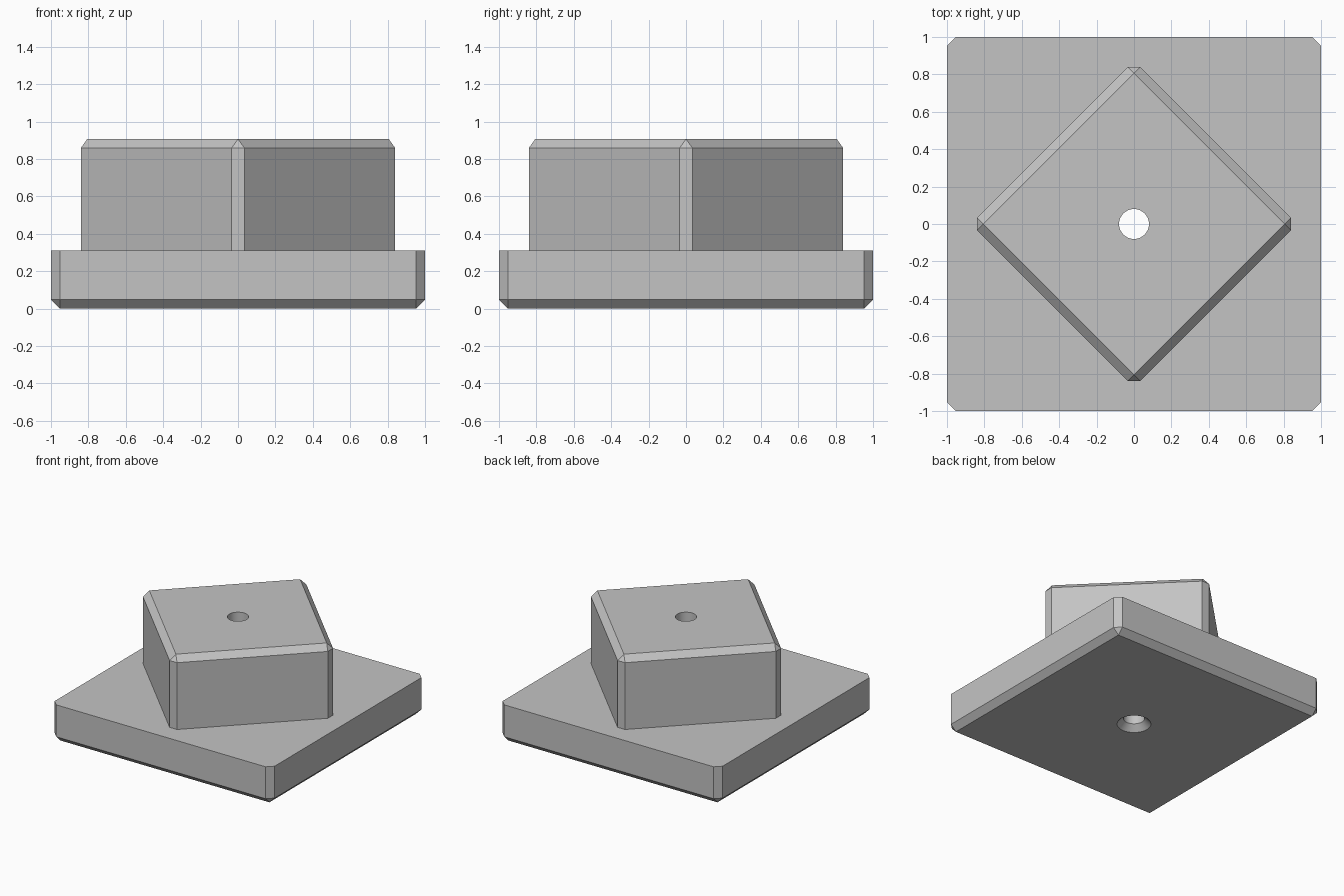
import bpy, bmesh
from math import pi, cos, sin
from mathutils import Matrix

CH = 0.048      # chamfer width shared by both blocks
HOLE = 0.08     # bore radius

cube = bpy.data.objects.get("Cube")
if cube:
    bpy.data.objects.remove(cube, do_unlink=True)

grey = bpy.data.materials.new("plain grey")
grey.use_nodes = True
colour = (0.55, 0.55, 0.55, 1)
grey.diffuse_color = colour
grey.node_tree.nodes["Principled BSDF"].inputs["Base Color"].default_value = colour


def make_object(name, bm):
    bmesh.ops.recalc_face_normals(bm, faces=bm.faces)
    mesh = bpy.data.meshes.new(name)
    bm.to_mesh(mesh)
    bm.free()
    mesh.materials.append(grey)
    obj = bpy.data.objects.new(name, mesh)
    bpy.context.scene.collection.objects.link(obj)
    return obj


def chamfered_block(name, half, z_flat, z_side, z_cap, angle=0):
    """Square block with cut vertical corners and one chamfered end at z_cap."""
    bm = bmesh.new()
    inner = half - CH
    for sx in (-1, 1):
        for sy in (-1, 1):
            for z in (z_flat, z_side):
                bm.verts.new((sx * half, sy * inner, z))
                bm.verts.new((sx * inner, sy * half, z))
            bm.verts.new((sx * inner, sy * inner, z_cap))
    bmesh.ops.convex_hull(bm, input=bm.verts)
    bmesh.ops.dissolve_limit(bm, angle_limit=0.02, verts=bm.verts, edges=bm.edges)
    bmesh.ops.rotate(bm, verts=bm.verts, matrix=Matrix.Rotation(angle, 3, "Z"))
    return make_object(name, bm)


def make_drill(segments=40):
    """Straight bore with a countersink at the underside."""
    bm = bmesh.new()
    rings = []
    for r, z in ((HOLE + 2 * CH, -CH), (HOLE, CH), (HOLE, 1.0)):
        rings.append([bm.verts.new((r * cos(2 * pi * i / segments),
                                    r * sin(2 * pi * i / segments), z))
                      for i in range(segments)])
    for low, high in zip(rings, rings[1:]):
        for i in range(segments):
            j = (i + 1) % segments
            bm.faces.new((low[i], low[j], high[j], high[i]))
    bm.faces.new(rings[0])
    bm.faces.new(rings[-1])
    drill = make_object("drill", bm)
    drill.hide_render = True
    return drill


# Wide base, chamfered underneath, and the turned block on top of it
base = chamfered_block("base_plate", 1.0, 0.31, CH, 0.0)
block = chamfered_block("upper_block", 0.618, 0.31, 0.907 - CH, 0.907, pi / 4)

# Bore through both parts
drill = make_drill()
for part in (base, block):
    cut = part.modifiers.new("bore", "BOOLEAN")
    cut.operation = "DIFFERENCE"
    cut.solver = "EXACT"
    cut.object = drill
    bpy.context.view_layer.objects.active = part
    bpy.ops.object.modifier_apply(modifier=cut.name)
bpy.data.objects.remove(drill, do_unlink=True)

# Smooth only the bore wall
for part in (base, block):
    for face in part.data.polygons:
        c = face.center
        face.use_smooth = (c.x ** 2 + c.y ** 2) ** 0.5 < HOLE + CH and abs(face.normal.z) < 0.9
    bpy.ops.object.select_all(action="DESELECT")
    part.select_set(True)
    bpy.context.view_layer.objects.active = part
    bpy.ops.object.shade_smooth_by_angle(angle=pi / 9)
